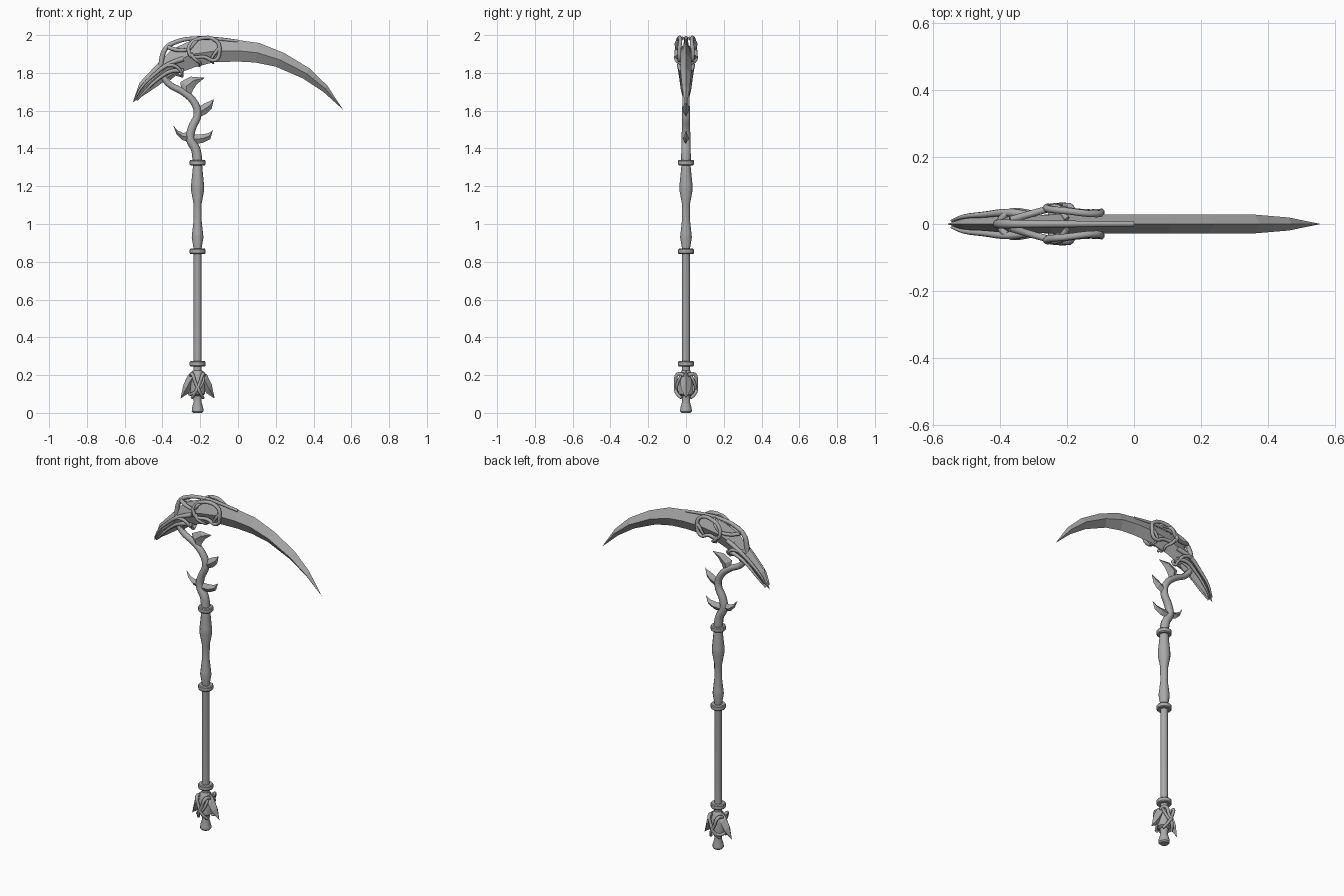
import bpy, bmesh, math
from mathutils import Vector

cube = bpy.data.objects.get("Cube")
if cube:
    bpy.data.objects.remove(cube, do_unlink=True)

AXIS = -0.214  # x of the shaft

grey = bpy.data.materials.new("plain grey")
grey.use_nodes = True
colour = (0.4, 0.4, 0.4, 1)
grey.diffuse_color = colour
grey.node_tree.nodes["Principled BSDF"].inputs["Base Color"].default_value = colour


def finish(name, bm):
    bmesh.ops.remove_doubles(bm, verts=bm.verts, dist=0.0002)
    bmesh.ops.recalc_face_normals(bm, faces=bm.faces)
    mesh = bpy.data.meshes.new(name)
    bm.to_mesh(mesh)
    bm.free()
    mesh.materials.append(grey)
    obj = bpy.data.objects.new(name, mesh)
    bpy.context.collection.objects.link(obj)
    return obj


def smooth(obj, angle=35):
    bpy.ops.object.select_all(action='DESELECT')
    obj.select_set(True)
    bpy.context.view_layer.objects.active = obj
    bpy.ops.object.shade_smooth_by_angle(angle=math.radians(angle))


def loft(name, sections):
    """Join closed cross-sections of equal size and cap both ends."""
    bm = bmesh.new()
    rings = [[bm.verts.new(p) for p in s] for s in sections]
    n = len(rings[0])
    for a, b in zip(rings, rings[1:]):
        for i in range(n):
            j = (i + 1) % n
            bm.faces.new((a[i], a[j], b[j], b[i]))
    bm.faces.new(rings[0])
    bm.faces.new(rings[-1])
    return finish(name, bm)


def turned(name, profile, sides=12):
    """Lathe a (radius, height) profile about the shaft axis."""
    turns = [2 * math.pi * i / sides for i in range(sides)]
    obj = loft(name, [[(AXIS + r * math.cos(t), r * math.sin(t), z) for t in turns]
                      for r, z in profile])
    smooth(obj)


def blade(name, rows, tip, thick, mirror=False):
    """Diamond-section blade; rows hold outer x, z, inner x, z, thickness share."""
    flip = (lambda x: 2 * AXIS - x) if mirror else (lambda x: x)
    sections = []
    for ox, oz, ix, iz, share in rows:
        mx, mz, t = (ox + ix) / 2, (oz + iz) / 2, thick * share
        sections.append([(flip(ox), 0, oz), (flip(mx), t, mz),
                         (flip(ix), 0, iz), (flip(mx), -t, mz)])
    # a tiny last section closes the point
    e = 0.0006
    x, z = flip(tip[0]), tip[1]
    sections.append([(x, 0, z + e), (x, e, z), (x, 0, z - e), (x, -e, z)])
    return loft(name, sections)


def vine(name, points, radius, end=1.0, side=1, closed=False):
    """Round tendril through points, thinning to the given end share."""
    curve = bpy.data.curves.new(name, 'CURVE')
    curve.dimensions = '3D'
    curve.bevel_depth = radius
    curve.bevel_resolution = 2
    curve.resolution_u = 4
    curve.use_fill_caps = True
    spline = curve.splines.new('BEZIER')
    spline.bezier_points.add(len(points) - 1)
    spline.use_cyclic_u = closed
    last = len(points) - 1
    for i, (bp, p) in enumerate(zip(spline.bezier_points, points)):
        bp.co = Vector((p[0], p[1] * side, p[2]))
        bp.handle_left_type = bp.handle_right_type = 'AUTO'
        bp.radius = 1 + (end - 1) * i / last
    curve.materials.append(grey)
    obj = bpy.data.objects.new(name, curve)
    bpy.context.collection.objects.link(obj)
    bpy.ops.object.select_all(action='DESELECT')
    obj.select_set(True)
    bpy.context.view_layer.objects.active = obj
    bpy.ops.object.convert(target='MESH')
    smooth(bpy.context.object, 50)


# Shaft with its swellings, pommel foot and core
turned("shaft", [(.024, 0), (.031, .008), (.03, .025), (.02, .06), (.024, .09),
                 (.04, .1), (.04, .17), (.03, .215), (.021, .225), (.021, .87),
                 (.031, .93), (.029, .95), (.021, 1.02), (.022, 1.11),
                 (.035, 1.18), (.034, 1.21), (.025, 1.3), (.023, 1.35)])
for label, z in (("lower", .26), ("middle", .855), ("upper", 1.325)):
    turned(label + "_collar", [(.02, z - .014), (.038, z - .014), (.042, z - .009),
                               (.042, z + .009), (.038, z + .014), (.02, z + .014)])

# Pommel leaves and wrapping tendrils
for label, mirror in (("left", False), ("right", True)):
    blade("pommel_leaf_" + label,
          [(-.19, .225, -.205, .19, .5), (-.163, .2, -.19, .14, 1),
           (-.139, .15, -.168, .105, .9)], (-.124, .077), .03, mirror)
for label, side in (("back", 1), ("front", -1)):
    for k in (-1, 1):
        vine(f"pommel_tendril_{label}",
             [(AXIS + k * .035, .01, .2), (AXIS + k * .028, .045, .205),
              (AXIS + k * .012, .054, .16), (AXIS - k * .012, .052, .11),
              (AXIS - k * .03, .025, .078)], .01, .8, side)
    vine(f"pommel_band_{label}",
         [(AXIS - .042, 0, .1), (AXIS - .03, .035, .1), (AXIS, .05, .12),
          (AXIS + .03, .04, .17), (AXIS + .03, .015, .215)], .009, .8, side)

# Winding stem that climbs into the blade spine
stem = [(-.214, 1.33), (-.224, 1.395), (-.252, 1.45), (-.245, 1.505), (-.214, 1.58),
        (-.23, 1.64), (-.285, 1.695), (-.37, 1.745), (-.402, 1.8), (-.405, 1.86),
        (-.382, 1.93), (-.325, 1.965), (-.23, 1.983), (-.12, 1.981), (0, 1.968)]
vine("winding_stem", [(x, 0, z) for x, z in stem], .026, .3)

# Thorn leaves on the stem
blade("thorn_top", [(-.3, 1.7, -.25, 1.68, .6), (-.305, 1.752, -.238, 1.71, 1),
                    (-.25, 1.78, -.218, 1.74, .8)], (-.177, 1.774), .018)
blade("thorn_middle", [(-.215, 1.615, -.215, 1.56, .7), (-.175, 1.64, -.165, 1.585, 1),
                       (-.15, 1.65, -.139, 1.612, .6)], (-.128, 1.66), .018)
blade("thorn_low_right", [(-.25, 1.475, -.25, 1.42, .7), (-.19, 1.475, -.185, 1.43, 1),
                          (-.16, 1.48, -.147, 1.45, .6)], (-.133, 1.495), .018)
blade("thorn_low_left", [(-.25, 1.49, -.25, 1.43, .7), (-.29, 1.482, -.295, 1.445, 1),
                         (-.32, 1.495, -.325, 1.475, .6)], (-.342, 1.52), .018)

# Main sickle blade and its short rear beak
blade("main_blade",
      [(-.35, 1.925, -.31, 1.8, .9), (-.256, 1.968, -.23, 1.83, 1),
       (-.124, 1.974, -.124, 1.857, 1), (0, 1.974, 0, 1.86, 1),
       (.113, 1.958, .092, 1.855, 1), (.245, 1.905, .2, 1.833, 1),
       (.377, 1.825, .345, 1.77, 1), (.472, 1.733, .452, 1.699, .7)],
      (.555, 1.607), .028)
blade("rear_beak",
      [(-.35, 1.925, -.31, 1.8, .9), (-.425, 1.85, -.375, 1.765, 1),
       (-.52, 1.75, -.477, 1.695, .8)], (-.557, 1.645), .026)

# Strands and knot wrapped over both faces of the blade
knot = [(-.256, .045, 1.945), (-.21, .04, 1.98), (-.113, .03, 1.968),
        (-.098, .036, 1.92), (-.119, .034, 1.868), (-.18, .038, 1.885),
        (-.245, .05, 1.888), (-.262, .05, 1.92)]
strands = {
    "upper_strand": ([(-.29, .02, 1.875), (-.37, .034, 1.845), (-.45, .028, 1.785),
                      (-.51, .022, 1.725), (-.545, .01, 1.665)], .014, .3),
    "lower_strand": ([(-.29, .018, 1.81), (-.35, .03, 1.81), (-.42, .026, 1.77),
                      (-.49, .02, 1.705), (-.535, .008, 1.655)], .013, .3),
    "stem_wrap": ([(-.405, .005, 1.83), (-.375, .035, 1.84), (-.33, .036, 1.835),
                   (-.3, .025, 1.805), (-.295, 0, 1.78)], .011, .7),
    "knot_bridge": ([(-.37, .012, 1.935), (-.31, .03, 1.92), (-.255, .045, 1.93),
                     (-.23, .05, 1.96), (-.2, .015, 1.985)], .011, .8),
    "knot_hook": ([(-.25, .05, 1.9), (-.225, .052, 1.87), (-.2, .03, 1.85),
                   (-.205, .005, 1.835)], .011, .5),
    "knot_claw": ([(-.1, .034, 1.93), (-.125, .036, 1.9), (-.14, .03, 1.87),
                   (-.13, .005, 1.85)], .01, .5),
}
for label, side in (("back", 1), ("front", -1)):
    vine("knot_ring_" + label, knot, .011, .9, side, closed=True)
    for name, (points, radius, end) in strands.items():
        vine(f"{name}_{label}", points, radius, end, side)

# Small spur under the blade root
blade("root_spur", [(-.38, 1.8, -.36, 1.76, 1), (-.33, 1.815, -.33, 1.785, .8)],
      (-.292, 1.775), .016)
